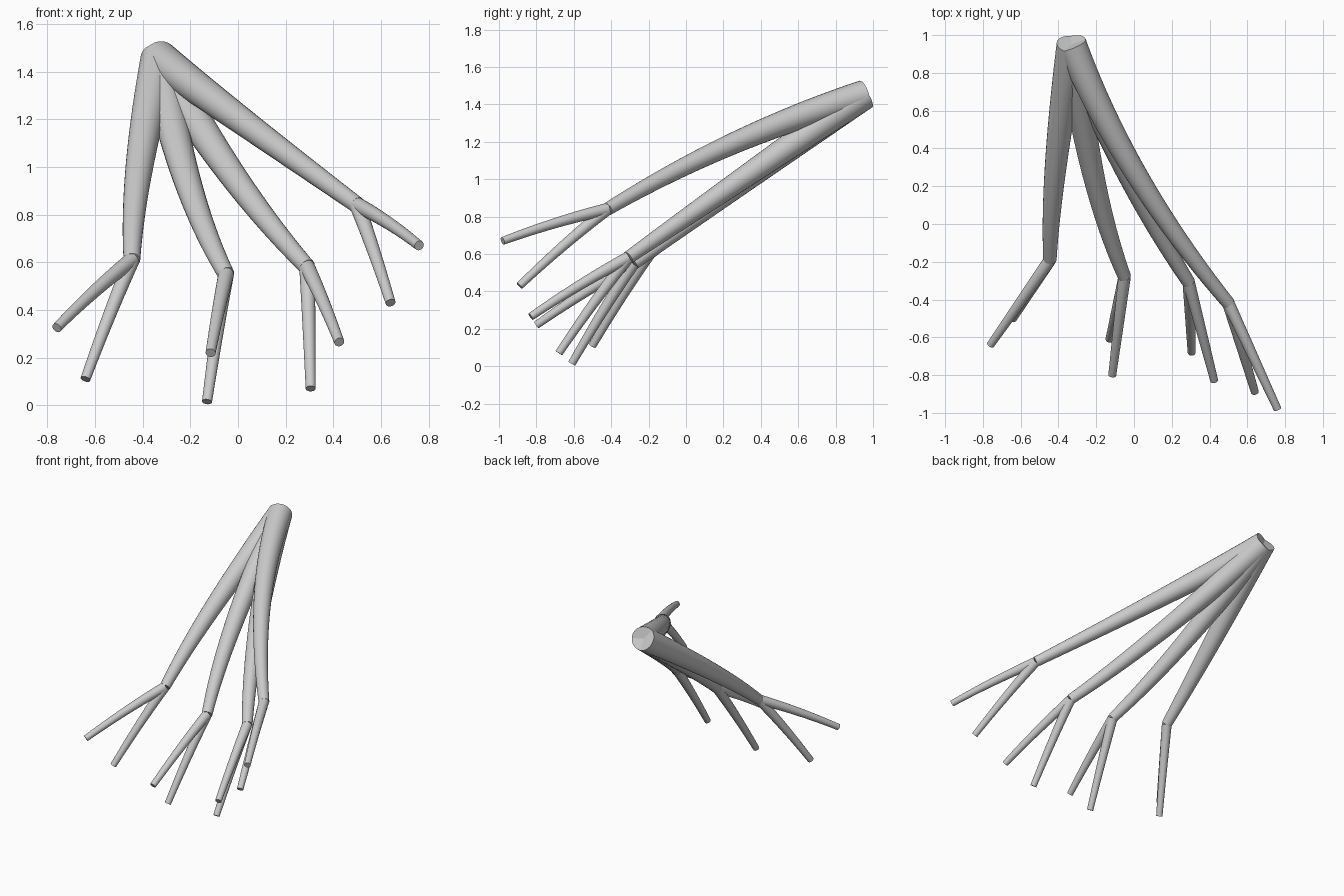
import bpy, bmesh, math
from mathutils import Vector

cube = bpy.data.objects.get("Cube")
if cube:
    bpy.data.objects.remove(cube, do_unlink=True)

bark = bpy.data.materials.new("light_grey")
bark.use_nodes = True
GREY = (0.6, 0.6, 0.6, 1)
bark.diffuse_color = GREY
bark.node_tree.nodes["Principled BSDF"].inputs["Base Color"].default_value = GREY

SIDES = 24


def tube(name, start, middle, end, r0, r1, steps):
    """Tapered capped tube along a quadratic curve passing through middle."""
    a, m, b = Vector(start), Vector(middle), Vector(end)
    c = m * 2 - (a + b) / 2
    bm = bmesh.new()
    rings = []
    for i in range(steps + 1):
        t = i / steps
        centre = a * (1 - t) ** 2 + c * 2 * t * (1 - t) + b * t * t
        along = ((c - a) * (1 - t) + (b - c) * t).normalized()
        u = along.cross(Vector((1, 0, 0))).normalized()
        v = along.cross(u)
        r = r0 + (r1 - r0) * t
        angles = [math.tau * k / SIDES for k in range(SIDES)]
        rings.append([bm.verts.new(centre + (u * math.cos(g) + v * math.sin(g)) * r)
                      for g in angles])
    for p, q in zip(rings, rings[1:]):
        for k in range(SIDES):
            n = (k + 1) % SIDES
            bm.faces.new((p[k], p[n], q[n], q[k]))
    bm.faces.new(rings[0][::-1])
    bm.faces.new(rings[-1])
    bmesh.ops.recalc_face_normals(bm, faces=bm.faces)
    mesh = bpy.data.meshes.new(name)
    bm.to_mesh(mesh)
    bm.free()
    mesh.materials.append(bark)
    obj = bpy.data.objects.new(name, mesh)
    bpy.context.collection.objects.link(obj)
    bpy.ops.object.select_all(action="DESELECT")
    obj.select_set(True)
    bpy.context.view_layer.objects.active = obj
    bpy.ops.object.shade_smooth_by_angle(angle=math.radians(40))


# Each branch: middle, fork, upper twig tip, lower twig tip
ROOT = (-0.33, 0.95, 1.45)
BRANCHES = {
    "right": ((-0.415, 0.30, 0.99), (-0.445, -0.19, 0.61),
              (-0.76, -0.64, 0.325), (-0.64, -0.50, 0.11)),
    "centre_right": ((-0.215, 0.26, 0.95), (-0.05, -0.28, 0.55),
                     (-0.115, -0.80, 0.22), (-0.13, -0.61, 0.015)),
    "centre_left": ((-0.03, 0.26, 0.975), (0.29, -0.31, 0.58),
                    (0.425, -0.83, 0.265), (0.305, -0.68, 0.07)),
    "left": ((0.02, 0.25, 1.19), (0.50, -0.42, 0.84),
             (0.76, -0.98, 0.67), (0.64, -0.89, 0.43)),
}
for side, (middle, fork, upper, lower) in BRANCHES.items():
    tube(side + "_branch", ROOT, middle, fork, 0.08, 0.035, 20)
    # The two twigs bow slightly upward
    for part, tip in (("upper", upper), ("lower", lower)):
        bow = (Vector(fork) + Vector(tip)) / 2 + Vector((0, 0, 0.01))
        tube(f"{side}_{part}_twig", fork, bow, tip, 0.033, 0.021, 10)
